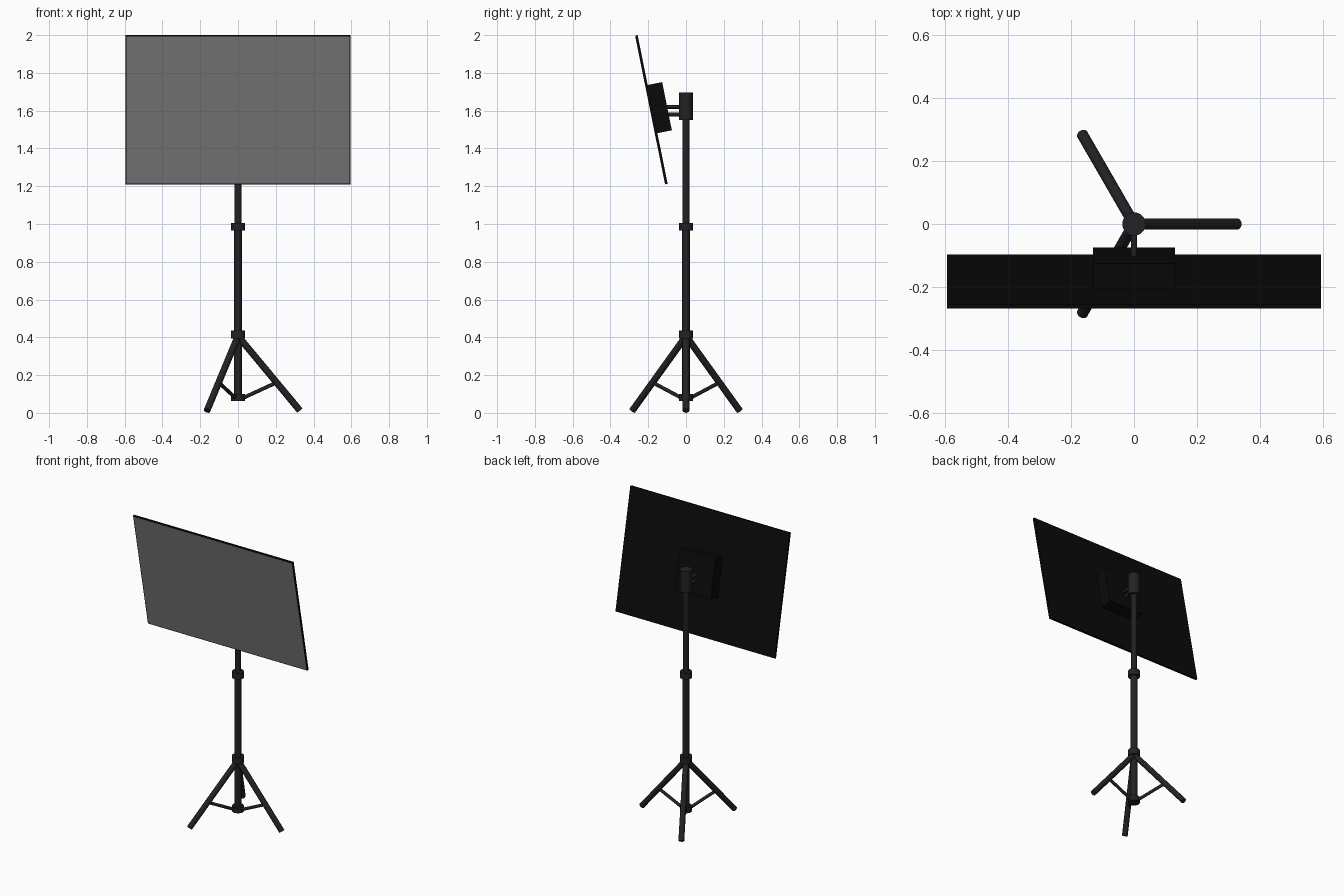
import bpy
from math import radians, cos, sin
from mathutils import Vector, Matrix

if "Cube" in bpy.data.objects:
    bpy.data.objects.remove(bpy.data.objects["Cube"])


def material(name, rgb):
    m = bpy.data.materials.new(name)
    m.diffuse_color = (*rgb, 1)
    m.use_nodes = True
    m.node_tree.nodes["Principled BSDF"].inputs["Base Color"].default_value = m.diffuse_color
    return m


METAL = material("dark_metal", (0.016, 0.016, 0.018))
BLACK = material("black_plastic", (0.003, 0.003, 0.003))
GLASS = material("screen_grey", (0.2, 0.2, 0.2))


def rod(name, a, b, r, mat=METAL, sides=24, bevel=0.0):
    a, b = Vector(a), Vector(b)
    d = b - a
    bpy.ops.mesh.primitive_cylinder_add(vertices=sides, radius=r, depth=d.length)
    o = bpy.context.object
    o.name = name
    o.location = (a + b) / 2
    o.rotation_euler = d.to_track_quat('Z', 'Y').to_euler()
    o.data.materials.append(mat)
    if bevel:
        mod = o.modifiers.new("bevel", 'BEVEL')
        mod.width, mod.segments, mod.limit_method = bevel, 2, 'ANGLE'
    bpy.ops.object.shade_smooth_by_angle(angle=radians(35))
    return o


# Tilted frame shared by the display parts
TILT = Matrix.Translation((0, -0.1835, 1.605)) @ Matrix.Rotation(radians(11.4), 4, 'X')


def tilted_box(name, size, center, mat):
    bpy.ops.mesh.primitive_cube_add(size=1)
    o = bpy.context.object
    o.name = name
    o.data.transform(Matrix.Diagonal((*size, 1)))
    o.matrix_world = TILT @ Matrix.Translation(center)
    o.data.materials.append(mat)
    return o


# Display: thin casing, screen surface, rear mount box
tilted_box("display_casing", (1.19, 0.013, 0.803), (0, 0.0005, 0), BLACK)
tilted_box("display_screen", (1.18, 0.004, 0.793), (0, -0.005, 0), GLASS)
tilted_box("rear_mount_box", (0.262, 0.08, 0.26), (0, 0.045, 0.002), BLACK)

# Mount arms joining box and head
for i, z in enumerate((1.58, 1.62)):
    rod(f"mount_arm_{i + 1}", (0, -0.11, z), (0, -0.02, z), 0.01, sides=16)

# Telescopic pole
rod("lower_pole", (0, 0, 0.07), (0, 0, 0.985), 0.021)
rod("upper_pole", (0, 0, 0.98), (0, 0, 1.56), 0.019)

# Collars and pole head
rod("pole_head", (0, 0, 1.55), (0, 0, 1.695), 0.037, sides=32)
rod("height_collar", (0, 0, 0.966), (0, 0, 1.006), 0.037, sides=32)
rod("leg_collar", (0, 0, 0.395), (0, 0, 0.437), 0.037, sides=32)
rod("strut_hub", (0, 0, 0.063), (0, 0, 0.1), 0.036, sides=32)

# Tripod legs with their braces
for i in range(3):
    c, s = cos(radians(120 * i)), sin(radians(120 * i))
    rod(f"tripod_leg_{i + 1}", (0.004 * c, 0.004 * s, 0.402),
        (0.328 * c, 0.328 * s, 0.012), 0.018)
    rod(f"leg_brace_{i + 1}", (0.02 * c, 0.02 * s, 0.076),
        (0.204 * c, 0.204 * s, 0.161), 0.01, sides=16)
